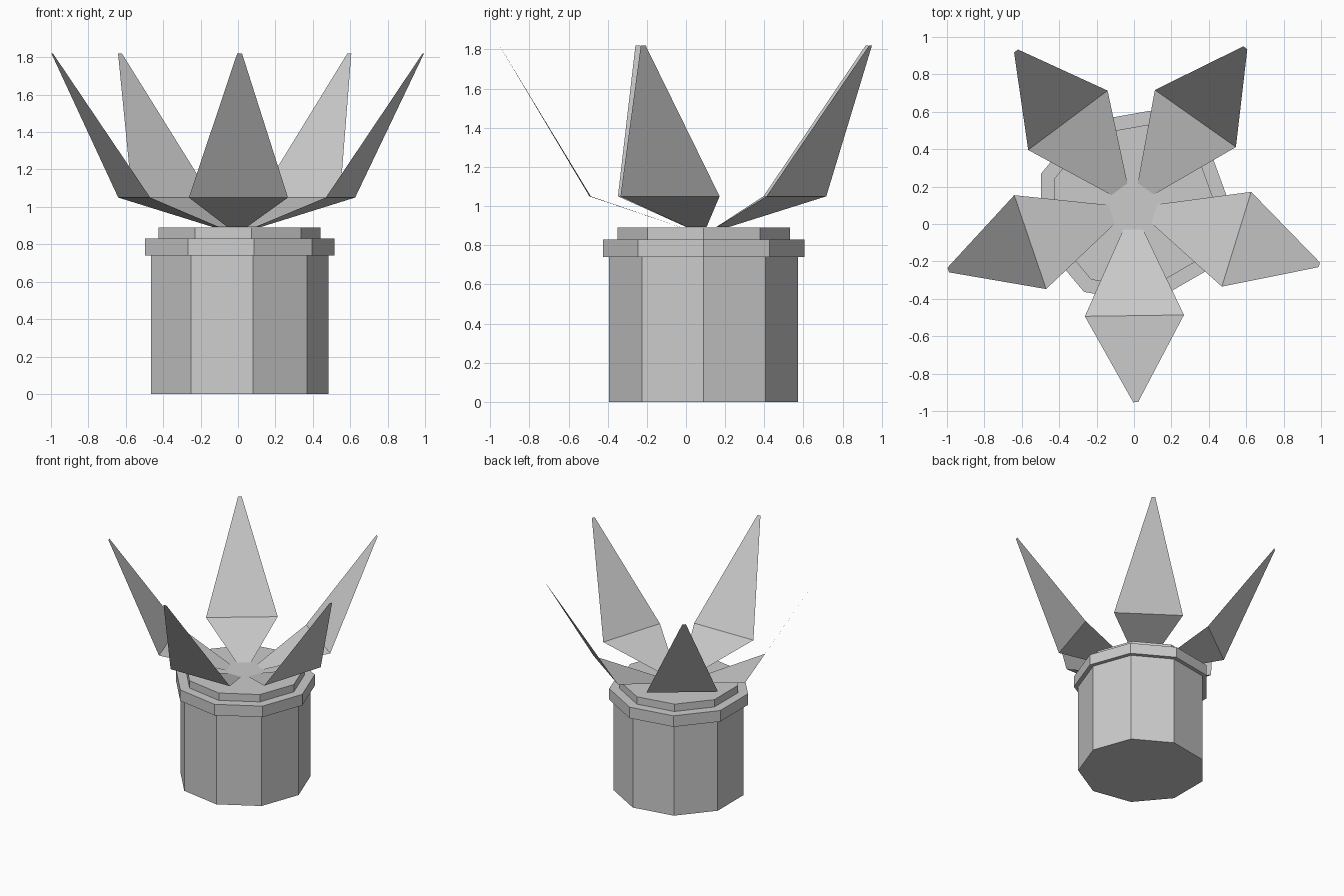
import bpy, bmesh, math
from mathutils import Matrix, Vector

cube = bpy.data.objects.get("Cube")
if cube:
    bpy.data.objects.remove(cube, do_unlink=True)

CENTRE = Vector((-0.006, 0.09, 0.0))
TOP = 0.89

grey = bpy.data.materials.new("plain grey")
grey.use_nodes = True
colour = (0.6, 0.6, 0.6, 1.0)
grey.diffuse_color = colour
grey.node_tree.nodes["Principled BSDF"].inputs["Base Color"].default_value = colour


def finish(name, bm):
    """Turn a bmesh into a named, coloured object."""
    mesh = bpy.data.meshes.new(name)
    bm.to_mesh(mesh)
    bm.free()
    mesh.materials.append(grey)
    obj = bpy.data.objects.new(name, mesh)
    bpy.context.collection.objects.link(obj)
    obj.location = CENTRE
    return obj


# Nine-sided pot: one stepped profile of (radius, height) swept around
def build_pot(profile, sides=9):
    bm = bmesh.new()
    rings = []
    for radius, z in profile:
        angles = [math.tau * i / sides for i in range(sides)]
        rings.append([bm.verts.new((radius * math.cos(a), radius * math.sin(a), z))
                      for a in angles])
    for low, high in zip(rings, rings[1:]):
        for i in range(sides):
            j = (i + 1) % sides
            bm.faces.new((low[i], low[j], high[j], high[i]))
    bm.faces.new(rings[0][::-1])
    bm.faces.new(rings[-1])
    return finish("pot", bm)


build_pot([(0.49, 0), (0.49, 0.74), (0.523, 0.74), (0.523, 0.83),
           (0.447, 0.83), (0.447, TOP)])


# Five thin folded petals joined by a flat centre
def build_flower(outline, count=5):
    bm = bmesh.new()
    heart = []
    for k in range(count):
        angle = math.radians(-89.2) + math.tau * k / count
        turn = Matrix.Rotation(angle, 3, "Z")
        pairs = [[bm.verts.new(turn @ Vector((r, side * half, z))) for side in (-1, 1)]
                 for r, half, z in outline]
        heart += pairs[0]
        for (a, b), (c, d) in zip(pairs, pairs[1:]):
            bm.faces.new((a, c, d, b))
    bm.faces.new(heart)
    return finish("flower", bm)


# Each row is distance from centre, half width, height
build_flower([(0.12, 0.053, TOP + 0.003), (0.58, 0.265, 1.05), (1.043, 0.013, 1.82)])
